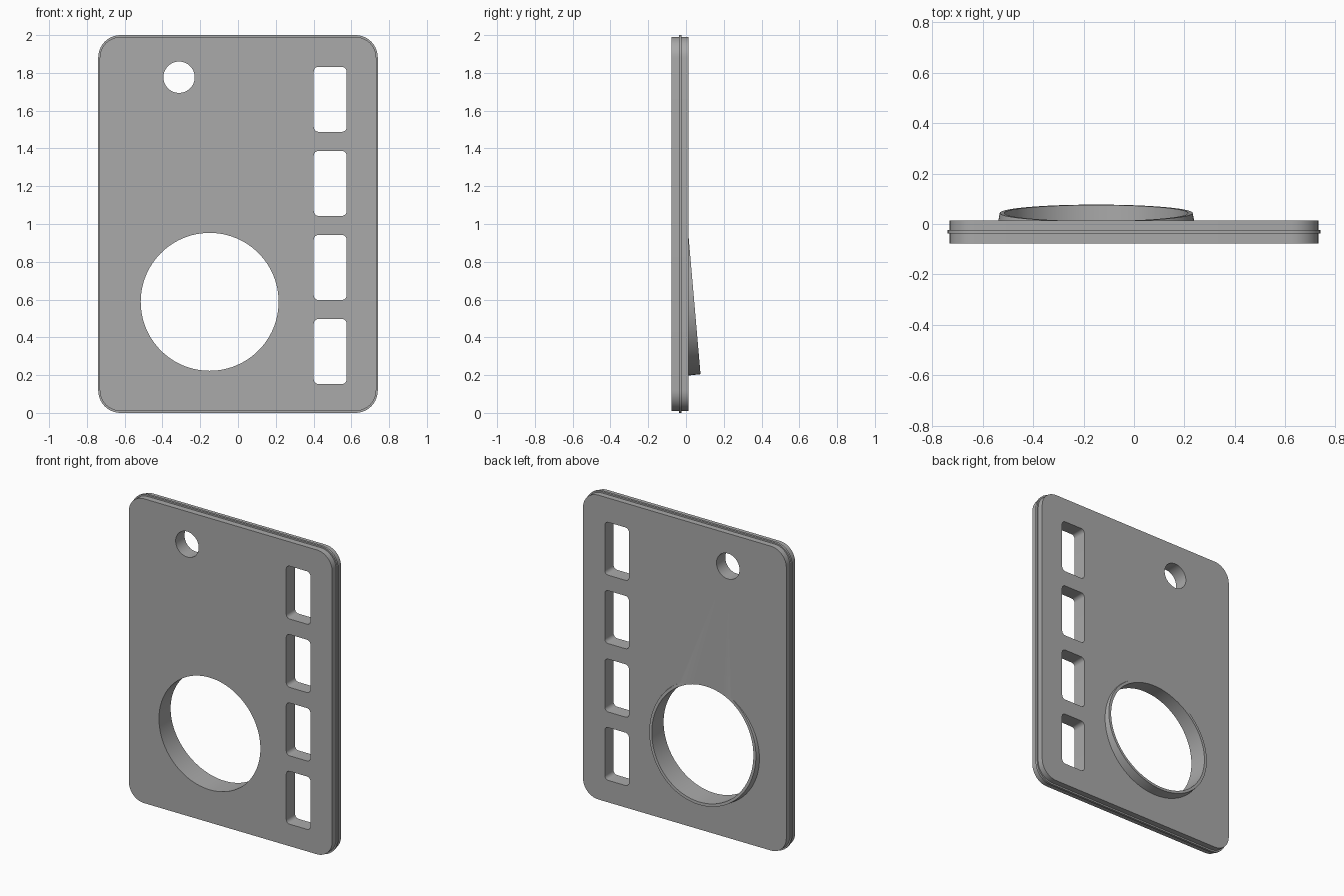
import bpy, bmesh
from math import sin, cos, pi

cube = bpy.data.objects.get("Cube")
if cube:
    bpy.data.objects.remove(cube)

FRONT, BACK = -0.077, 0.014        # plate faces along y
HOLE_X, HOLE_Z, HOLE_R = -0.15, 0.588, 0.365

grey = bpy.data.materials.new("plain grey")
grey.use_nodes = True
colour = (0.4, 0.4, 0.4, 1)
grey.diffuse_color = colour
grey.node_tree.nodes["Principled BSDF"].inputs["Base Color"].default_value = colour


def rounded_rect(cx, cz, hw, hh, r, steps=10):
    """Outline of a rounded rectangle in the xz plane."""
    pts = []
    for k, (sx, sz) in enumerate([(1, 1), (-1, 1), (-1, -1), (1, -1)]):
        for i in range(steps + 1):
            a = (k + i / steps) * pi / 2
            pts.append((cx + sx * (hw - r) + r * cos(a), cz + sz * (hh - r) + r * sin(a)))
    return pts


def circle(cx, cz, r, n=96):
    return [(cx + r * cos(2 * pi * i / n), cz + r * sin(2 * pi * i / n)) for i in range(n)]


def loft(name, rings):
    """Closed solid through rings of 3D points."""
    bm = bmesh.new()
    loops = [[bm.verts.new(p) for p in ring] for ring in rings]
    for a, b in zip(loops, loops[1:]):
        for i in range(len(a)):
            j = (i + 1) % len(a)
            bm.faces.new((a[i], a[j], b[j], b[i]))
    bm.faces.new(loops[0])
    bm.faces.new(loops[-1])
    bmesh.ops.recalc_face_normals(bm, faces=bm.faces)
    mesh = bpy.data.meshes.new(name)
    bm.to_mesh(mesh)
    bm.free()
    mesh.materials.append(grey)
    obj = bpy.data.objects.new(name, mesh)
    bpy.context.collection.objects.link(obj)
    return obj


def at(y, outline):
    return [(x, y, z) for x, z in outline]


def boolean(target, other, operation):
    mod = target.modifiers.new(operation.title(), "BOOLEAN")
    mod.operation = operation
    mod.solver = "EXACT"
    mod.object = other
    bpy.context.view_layer.objects.active = target
    bpy.ops.object.modifier_apply(modifier=mod.name)
    bpy.data.objects.remove(other)


# Plate with a thin raised band around its edge
body = rounded_rect(0, 1, 0.732, 0.99, 0.11)
band = rounded_rect(0, 1, 0.74, 1, 0.118)
plate = loft("face_plate", [at(FRONT, body), at(-0.038, body), at(-0.038, band),
                            at(-0.023, band), at(-0.023, body), at(BACK, body)])

# Wedge collar behind the large hole, cut off by a sloping plane
def slope(z):
    return 0.077 - (z - 0.205) * 0.087

collar = loft("wedge_collar", [
    at(-0.01, circle(HOLE_X, HOLE_Z, 0.393)),
    [(x, slope(z), z) for x, z in circle(HOLE_X, HOLE_Z, 0.383)]])
boolean(plate, collar, "UNION")

# Openings: large round hole, small round hole, four slots
openings = [circle(HOLE_X, HOLE_Z, HOLE_R), circle(-0.312, 1.777, 0.083, 48)]
for i in range(4):
    openings.append(rounded_rect(0.488, 0.325 + 0.445 * i, 0.087, 0.172, 0.025, 6))
for outline in openings:
    boolean(plate, loft("cutter", [at(-0.2, outline), at(0.2, outline)]), "DIFFERENCE")

plate.select_set(True)
bpy.context.view_layer.objects.active = plate
bpy.ops.object.shade_smooth_by_angle(angle=pi / 6)
